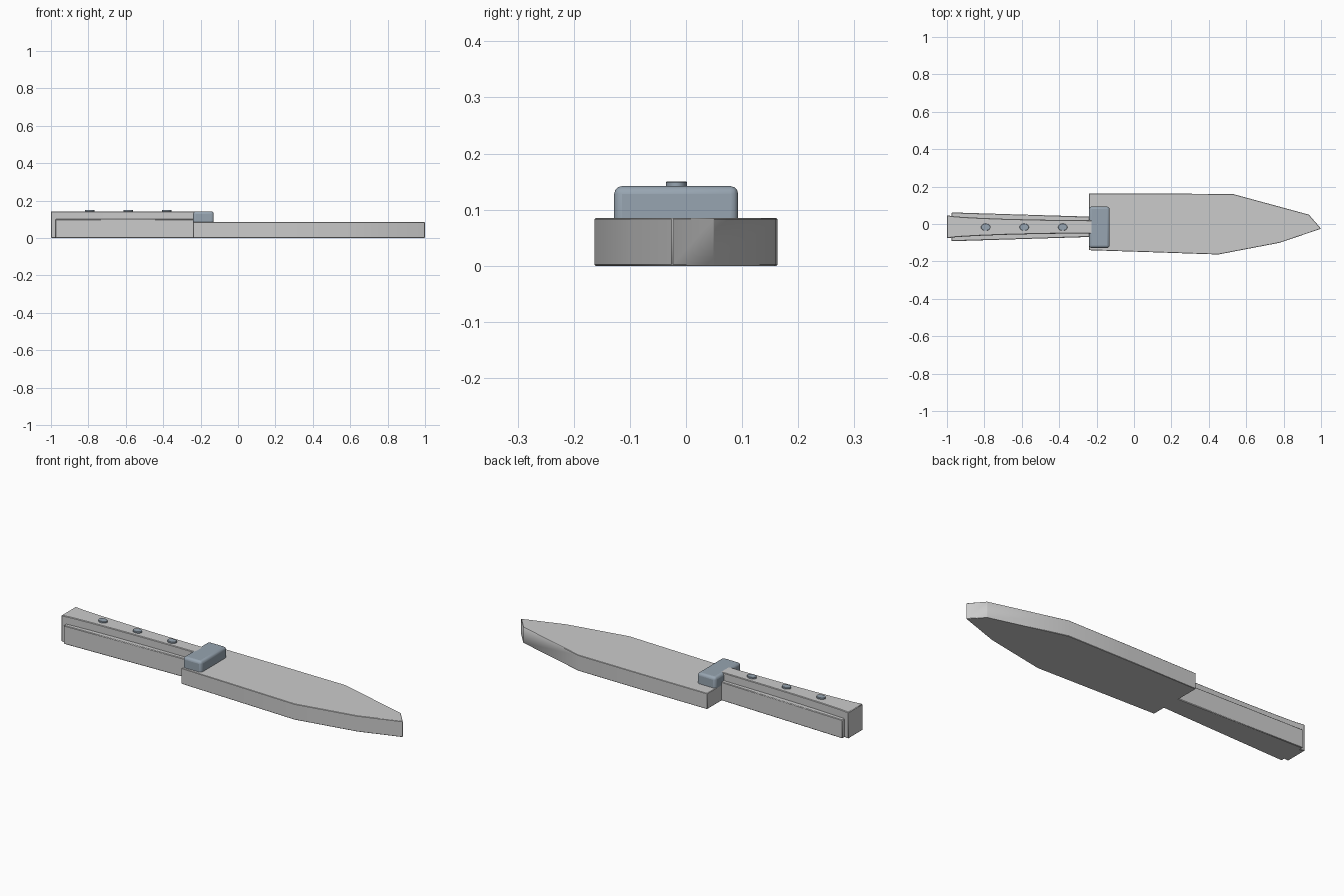
import bpy, bmesh, math

cube = bpy.data.objects.get("Cube")
if cube:
    bpy.data.objects.remove(cube, do_unlink=True)


def material(name, rgb):
    m = bpy.data.materials.new(name)
    m.use_nodes = True
    m.diffuse_color = (*rgb, 1)
    bsdf = next(n for n in m.node_tree.nodes if n.type == 'BSDF_PRINCIPLED')
    bsdf.inputs["Base Color"].default_value = (*rgb, 1)
    return m


GREY = material("light grey", (0.60, 0.60, 0.60))
STEEL = material("blue grey", (0.31, 0.375, 0.44))


def prism(name, outline, z0, z1, mat, bevel=0.0, segments=1):
    """Extrude a flat outline from z0 to z1, with optional rounded edges."""
    bm = bmesh.new()
    base = bm.faces.new([bm.verts.new((x, y, z0)) for x, y in outline])
    top = bmesh.ops.extrude_face_region(bm, geom=[base])["geom"]
    for v in top:
        if isinstance(v, bmesh.types.BMVert):
            v.co.z = z1
    bmesh.ops.recalc_face_normals(bm, faces=bm.faces)
    me = bpy.data.meshes.new(name)
    bm.to_mesh(me)
    bm.free()
    me.materials.append(mat)
    ob = bpy.data.objects.new(name, me)
    bpy.context.collection.objects.link(ob)
    if bevel:
        mod = ob.modifiers.new("Bevel", 'BEVEL')
        mod.width = bevel
        mod.segments = segments
    bpy.ops.object.select_all(action='DESELECT')
    ob.select_set(True)
    bpy.context.view_layer.objects.active = ob
    bpy.ops.object.shade_smooth_by_angle(angle=math.radians(35))
    return ob


# Blade: thick flat slab tapering to an off-centre point
prism("blade", [(-0.24, -0.14), (0.10, -0.151), (0.45, -0.163), (0.78, -0.10),
                (1.0, -0.025), (0.935, 0.05), (0.53, 0.16), (0.15, 0.163),
                (-0.24, 0.163)], 0.0, 0.085, GREY, 0.002)

# Guard: rounded block across the blade root
prism("guard", [(-0.24, -0.128), (-0.13, -0.128), (-0.13, 0.093), (-0.24, 0.093)],
      0.012, 0.142, STEEL, 0.014, 3)

# Handle core: waisted bar flaring at the butt, mirrored about its own centre line
MID = -0.015
half = [(-1.0, 0.061), (-0.95, 0.055), (-0.85, 0.049), (-0.70, 0.043),
        (-0.50, 0.038), (-0.22, 0.035)]
prism("handle_core", [(x, MID - w) for x, w in half]
      + [(x, MID + w) for x, w in reversed(half)], 0.0, 0.142, GREY, 0.003)

# Handle scales: lower side plates set in from the butt
for side, name in ((1, "handle_scale_back"), (-1, "handle_scale_front")):
    prism(name, [(-0.975, MID + side * 0.02), (-0.975, MID + side * 0.077),
                 (-0.225, MID + side * 0.054), (-0.225, MID + side * 0.02)],
          0.0, 0.10, GREY, 0.003)

# Rivets: three low oval studs on top of the handle
for i, x in enumerate((-0.793, -0.587, -0.381)):
    ring = [(x + 0.025 * math.cos(a), MID - 0.002 + 0.019 * math.sin(a))
            for a in (2 * math.pi * k / 20 for k in range(20))]
    prism(f"rivet_{i + 1}", ring, 0.12, 0.15, STEEL, 0.0015)
